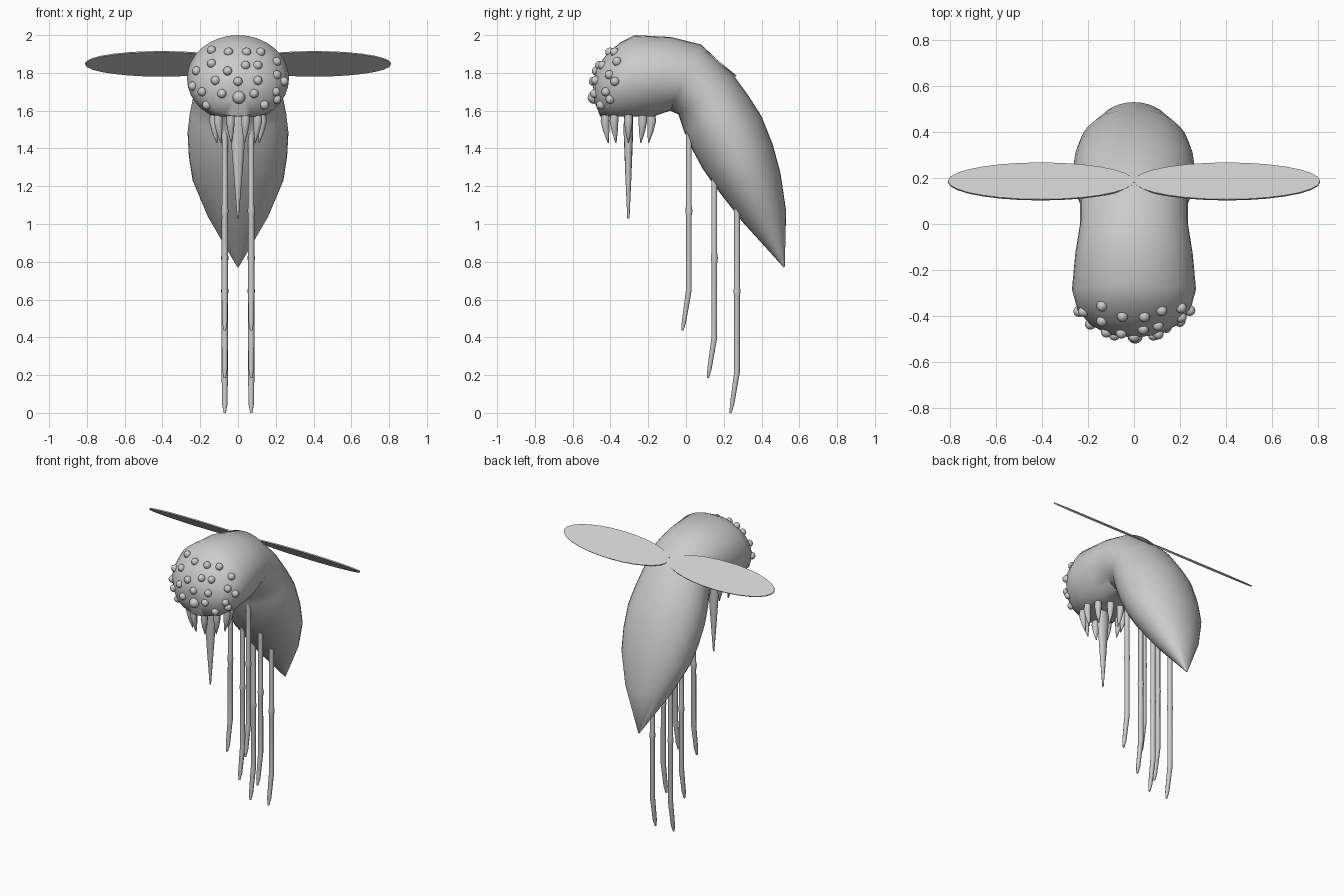
import bpy, bmesh, math
from mathutils import Vector
from mathutils.bvhtree import BVHTree

if "Cube" in bpy.data.objects:
    bpy.data.objects.remove(bpy.data.objects["Cube"])


def make_object(name, bm, smooth=True):
    bmesh.ops.recalc_face_normals(bm, faces=bm.faces)
    me = bpy.data.meshes.new(name)
    bm.to_mesh(me)
    bm.free()
    ob = bpy.data.objects.new(name, me)
    bpy.context.collection.objects.link(ob)
    if smooth:
        bpy.ops.object.select_all(action='DESELECT')
        ob.select_set(True)
        bpy.context.view_layer.objects.active = ob
        bpy.ops.object.shade_smooth_by_angle(angle=math.radians(50))
    return ob


def loft(bm, rings):
    """Skin a list of point rings and cap both ends."""
    vs = [[bm.verts.new(p) for p in r] for r in rings]
    n = len(vs[0])
    for a, b in zip(vs, vs[1:]):
        for i in range(n):
            j = (i + 1) % n
            bm.faces.new((a[i], a[j], b[j], b[i]))
    bm.faces.new(vs[0])
    bm.faces.new(vs[-1])


def stalk(bm, path, sides=10):
    """Vertical tube through (x, y, z, rx, ry) stations."""
    rings = []
    for x, y, z, rx, ry in path:
        rings.append([(x + rx * math.cos(t), y + ry * math.sin(t), z)
                      for t in (2 * math.pi * k / sides for k in range(sides))])
    loft(bm, rings)


# Body: bent loft; each station is top y,z, bottom y,z, half width
stations = [
    (-.492, 1.75, -.492, 1.73, .02),
    (-.475, 1.82, -.485, 1.65, .11),
    (-.42, 1.90, -.455, 1.57, .19),
    (-.35, 1.96, -.40, 1.545, .245),
    (-.27, 2.00, -.30, 1.54, .27),
    (-.08, 1.99, -.17, 1.55, .255),
    (.08, 1.95, -.085, 1.60, .235),
    (.25, 1.79, -.04, 1.58, .235),
    (.33, 1.68, -.01, 1.49, .255),
    (.40, 1.57, .03, 1.40, .267),
    (.46, 1.42, .09, 1.29, .26),
    (.50, 1.27, .16, 1.19, .24),
    (.53, 1.07, .30, 1.01, .16),
    (.523, .775, .517, .77, .004),
]
N = 32
rings = []
for i, (ty, tz, by, bz, w) in enumerate(stations):
    ring = []
    for k in range(N):
        t = 2 * math.pi * k / N
        f = .5 + .5 * math.cos(t)
        z = bz + (tz - bz) * f
        if i < 6:
            z = max(z, 1.57)          # flat mouth underside
        ring.append((w * math.sin(t), by + (ty - by) * f, z))
    rings.append(ring)
bm = bmesh.new()
loft(bm, rings)
tree = BVHTree.FromBMesh(bm)
make_object("body", bm)

# Eye nodules scattered over the face, projected onto the head
spots = [(-.14, 1.92), (-.05, 1.91), (.045, 1.91), (.12, 1.91), (.205, 1.86),
         (-.14, 1.85), (.04, 1.84), (.105, 1.84), (-.055, 1.81), (-.22, 1.81),
         (.205, 1.79), (0, 1.755), (-.12, 1.76), (.105, 1.76), (.243, 1.755),
         (-.24, 1.73), (-.19, 1.70), (-.085, 1.69), (.085, 1.69), (.2, 1.70),
         (-.165, 1.63), (.14, 1.63), (.205, 1.66), (.005, 1.67)]
bm = bmesh.new()
for x, z in spots:
    hit = tree.ray_cast(Vector((x, -2, z)), Vector((0, 1, 0)))[0]
    y = hit.y if hit else -.33
    made = bmesh.ops.create_uvsphere(bm, u_segments=12, v_segments=8,
                                     radius=.034 if x == .005 else .024)
    bmesh.ops.translate(bm, verts=made['verts'], vec=(x, y, z))
make_object("eye_nodules", bm)

# Mouth: ring of fangs around a long central spike
MY = -.305
bm = bmesh.new()
for k in range(10):
    a = k * math.tau / 10
    c, s = math.cos(a), math.sin(a)
    stalk(bm, [(r * c, MY + r * s, z, w, w) for r, z, w in
               ((.125, 1.60, .02), (.13, 1.545, .023),
                (.123, 1.49, .016), (.112, 1.43, .003))], 8)
make_object("fangs", bm)

bm = bmesh.new()
stalk(bm, [(0, MY, 1.60, .04, .024), (0, MY, 1.48, .04, .025),
           (0, MY, 1.25, .022, .016), (0, MY, 1.03, .004, .006)], 12)
make_object("proboscis", bm)

# Three leg pairs: straight shaft with a small joint, then a bent foot
for name, y, top, joint, knee in (("front_leg", .015, 1.52, 1.07, .65),
                                  ("middle_leg", .15, 1.28, .82, .40),
                                  ("rear_leg", .27, 1.12, .645, .215)):
    for side in (-1, 1):
        x = side * .07
        bm = bmesh.new()
        stalk(bm, [(x, y, top, .016, .016), (x, y, joint + .025, .016, .016),
                   (x, y, joint, .02, .02), (x, y, joint - .025, .016, .016),
                   (x, y, knee, .017, .016), (x, y - .026, knee - .17, .014, .012),
                   (x, y - .034, knee - .215, .006, .006)])
        make_object(name + ("_left" if side < 0 else "_right"), bm)

# Wings: thin ellipses lying along the slope of the back
for side in (-1, 1):
    bm = bmesh.new()
    rings = []
    for off in (-.004, .004):
        ring = []
        for k in range(28):
            t = math.tau * k / 28
            v = math.sin(t)
            ring.append((side * (.405 + .405 * math.cos(t)),
                         .185 + .08 * v + off * .65,
                         1.848 - .065 * v + off * .75))
        rings.append(ring)
    loft(bm, rings)
    make_object("wing_left" if side < 0 else "wing_right", bm)
